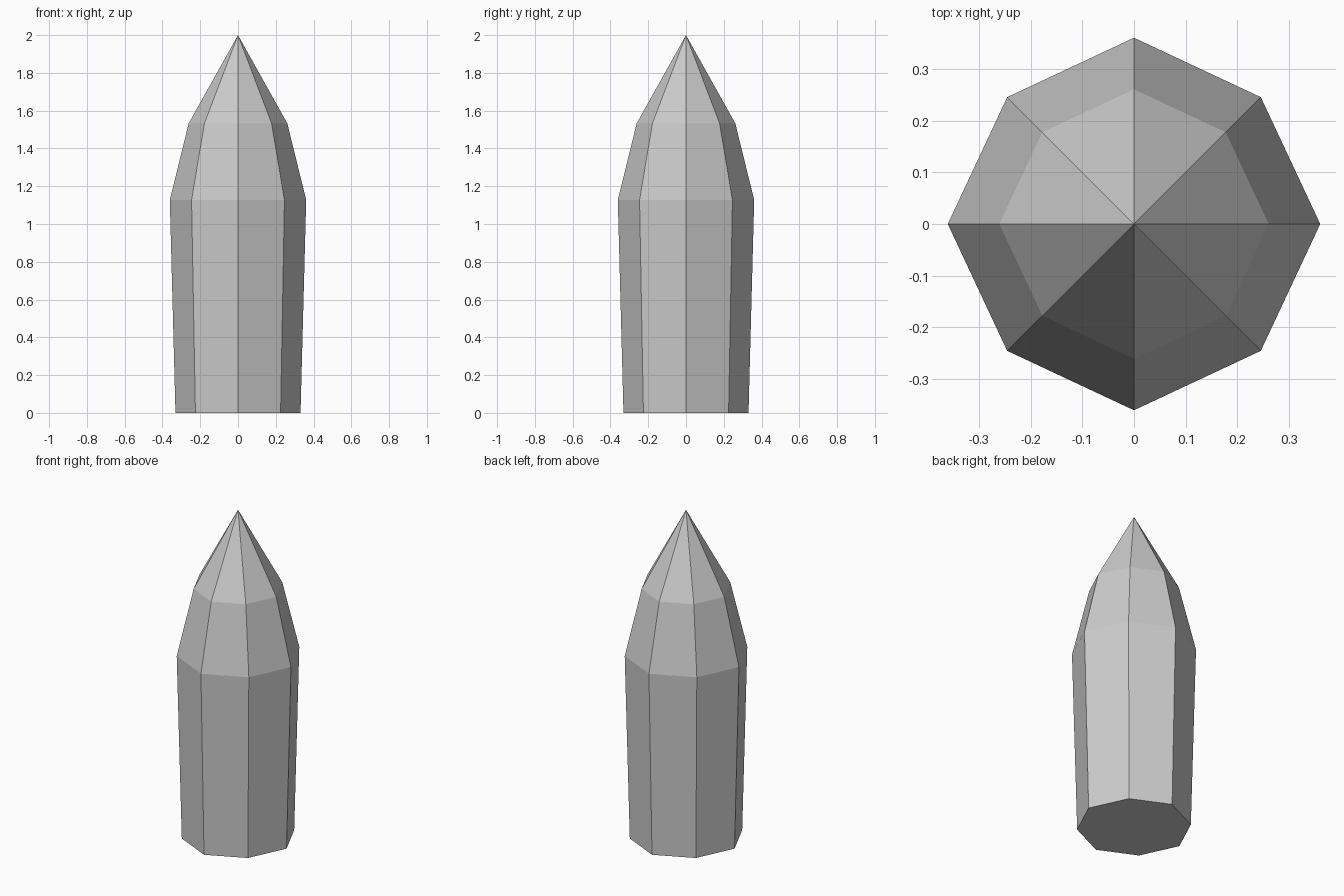
import bpy, bmesh, math

if "Cube" in bpy.data.objects:
    bpy.data.objects.remove(bpy.data.objects["Cube"])

# Profile: (radius, height) of each eight-sided ring, then a pointed tip
PROFILE = [(0.331, 0.0), (0.361, 1.127), (0.261, 1.533)]
TIP_Z = 2.0
SIDES = 8
DIAGONAL = 0.963  # diagonal corners sit slightly inside the regular octagon

bm = bmesh.new()

# Rings
rings = []
for radius, z in PROFILE:
    ring = []
    for i in range(SIDES):
        a = 2 * math.pi * i / SIDES
        r = radius * (DIAGONAL if i % 2 else 1.0)
        ring.append(bm.verts.new((r * math.cos(a), r * math.sin(a), z)))
    rings.append(ring)

# Flat base, side walls and tip
tip = bm.verts.new((0, 0, TIP_Z))
bm.faces.new(list(reversed(rings[0])))
for i in range(SIDES):
    j = (i + 1) % SIDES
    for low, high in zip(rings, rings[1:]):
        bm.faces.new((low[i], low[j], high[j], high[i]))
    bm.faces.new((rings[-1][i], rings[-1][j], tip))

mesh = bpy.data.meshes.new("pointed_post")
bm.to_mesh(mesh)
bm.free()
post = bpy.data.objects.new("pointed_post", mesh)
bpy.context.collection.objects.link(post)
